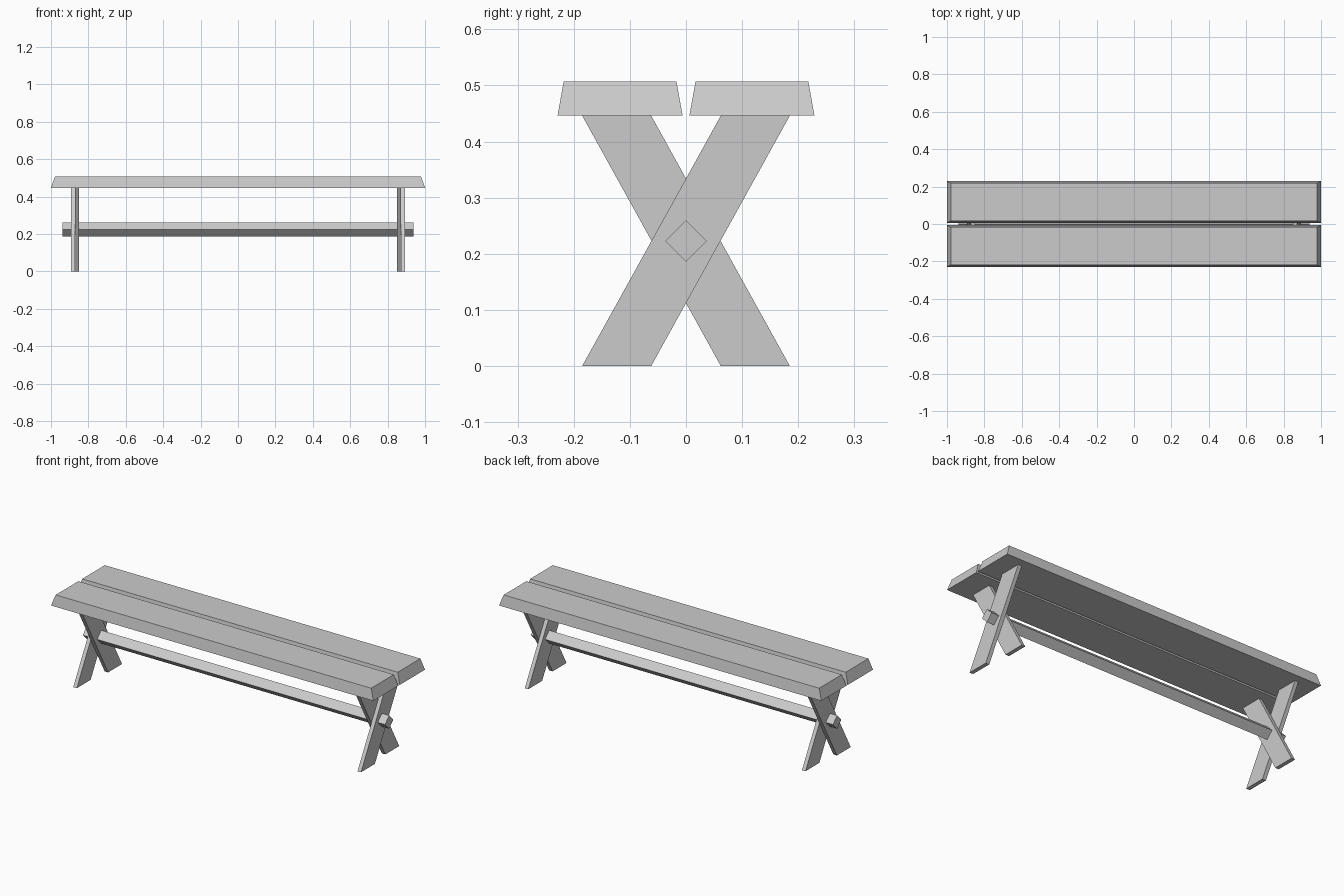
import bpy, bmesh

if "Cube" in bpy.data.objects:
    bpy.data.objects.remove(bpy.data.objects["Cube"])


def loft(name, bottom, top):
    """Solid between two matching polygon loops."""
    bm = bmesh.new()
    a = [bm.verts.new(p) for p in bottom]
    b = [bm.verts.new(p) for p in top]
    n = len(a)
    bm.faces.new(a[::-1])
    bm.faces.new(b)
    for i in range(n):
        j = (i + 1) % n
        bm.faces.new((a[i], a[j], b[j], b[i]))
    bmesh.ops.recalc_face_normals(bm, faces=bm.faces)
    mesh = bpy.data.meshes.new(name)
    bm.to_mesh(mesh)
    bm.free()
    obj = bpy.data.objects.new(name, mesh)
    bpy.context.collection.objects.link(obj)
    return obj


def rect(x, y0, y1, z):
    return [(-x, y0, z), (x, y0, z), (x, y1, z), (-x, y1, z)]


def extrude_x(name, profile, x0, x1):
    return loft(name, [(x0, y, z) for y, z in profile],
                [(x1, y, z) for y, z in profile])


SEAT_Z, TOP_Z = 0.446, 0.507

# Seat planks with sloping edges
for side, label in ((-1, "front"), (1, "back")):
    y0, y1 = sorted((side * 0.006, side * 0.229))
    loft(f"{label}_seat_plank", rect(1.0, y0, y1, SEAT_Z),
         rect(0.979, y0 + 0.011, y1 - 0.011, TOP_Z))

# Crossed legs, lying side by side at each end
leg = [(-0.185, 0), (-0.062, 0), (0.185, SEAT_Z), (0.062, SEAT_Z)]
for end, label in ((-1, "left"), (1, "right")):
    extrude_x(f"{label}_outer_leg", leg, end * 0.871, end * 0.893)
    extrude_x(f"{label}_inner_leg", [(-y, z) for y, z in leg],
              end * 0.849, end * 0.871)

# Square stretcher turned on its corner
r, c = 0.037, 0.223
extrude_x("stretcher", [(0, c - r), (r, c), (0, c + r), (-r, c)], -0.938, 0.938)
